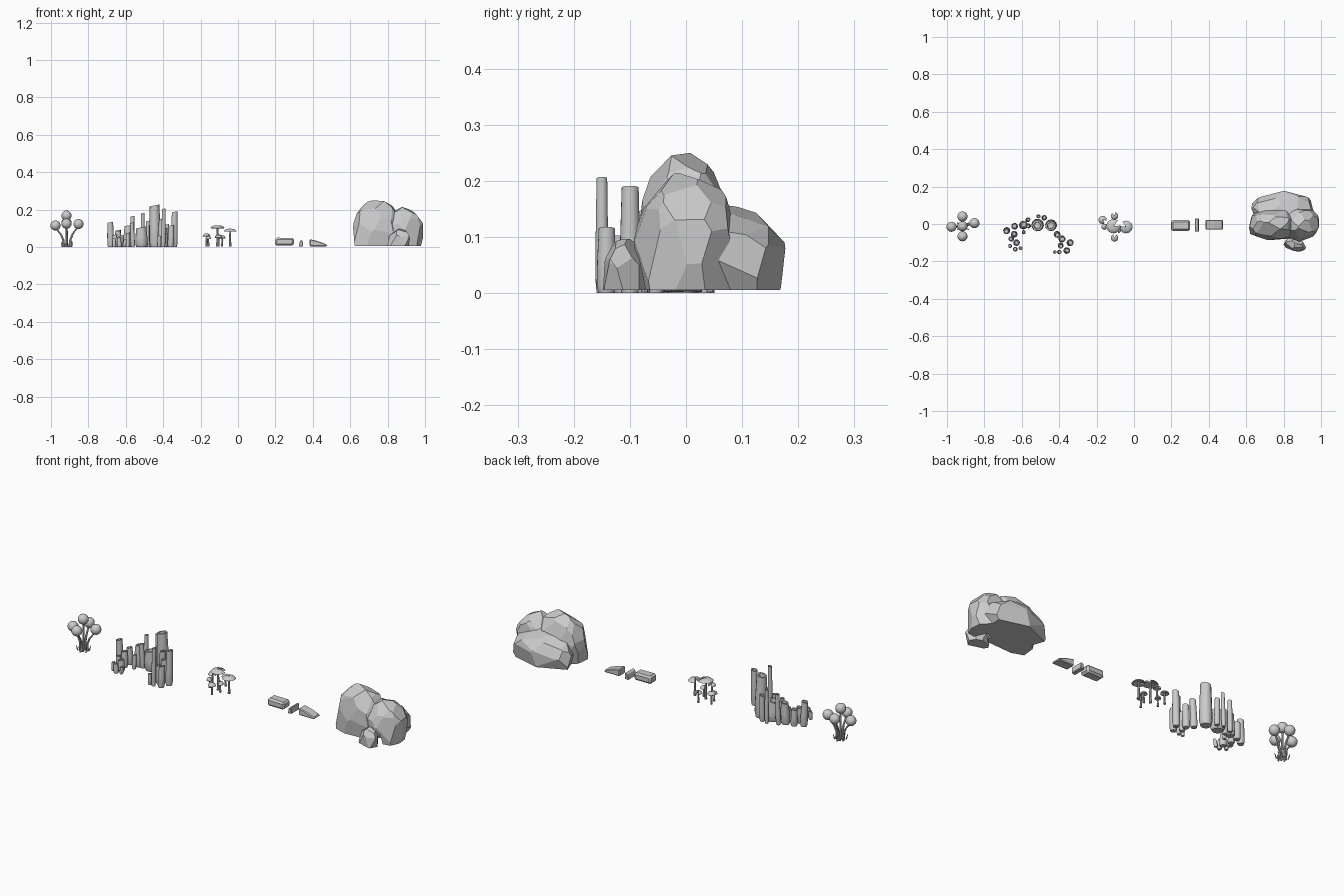
import bpy, bmesh, math, random
from mathutils import Vector, Matrix

if "Cube" in bpy.data.objects:
    bpy.data.objects.remove(bpy.data.objects["Cube"])

def finish(bm, name, smooth=False):
    bmesh.ops.recalc_face_normals(bm, faces=bm.faces)
    me = bpy.data.meshes.new(name)
    bm.to_mesh(me)
    bm.free()
    ob = bpy.data.objects.new(name, me)
    bpy.context.collection.objects.link(ob)
    if smooth:
        bpy.ops.object.select_all(action='DESELECT')
        ob.select_set(True)
        bpy.context.view_layer.objects.active = ob
        bpy.ops.object.shade_smooth_by_angle(angle=math.radians(35))
    return ob

def lathe(bm, prof, x, y, seg, lean=(0, 0), tilt=0, tilt_dir=0, notch=0):
    """Ring stack from (radius, z) points, optionally leaning, slant-topped or with a slice missing."""
    top = max(p[1] for p in prof)
    sweep = math.tau - notch
    rings = []
    for r, z in prof:
        f = z / top
        ring = []
        for i in range(seg + (1 if notch else 0)):
            a = tilt_dir + notch / 2 + sweep * i / seg
            dx, dy = r * math.cos(a), r * math.sin(a)
            dz = tilt * dx if f > .6 else 0
            ring.append(bm.verts.new((x + dx + lean[0] * f, y + dy + lean[1] * f, z + dz)))
        rings.append(ring)
    n = len(rings[0])
    for a, b in zip(rings, rings[1:]):
        for i in range(n if not notch else n - 1):
            j = (i + 1) % n
            bm.faces.new((a[i], a[j], b[j], b[i]))
    if notch:
        # close both sides of the missing slice
        for k in (0, -1):
            bm.faces.new([r[k] for r in rings])
    else:
        bm.faces.new(rings[0])
        bm.faces.new(rings[-1])

def rock(name, c, rad, cuts, seed, rot=0):
    """Faceted boulder: a block trimmed by many tangent planes and the ground."""
    rng = random.Random(seed)
    bm = bmesh.new()
    bmesh.ops.create_cube(bm, size=2.1)
    planes = []
    for i in range(cuts):
        z = -.35 + 1.33 * (i + .5) / cuts
        a = i * 2.39996 + rng.uniform(-.3, .3)
        s = math.sqrt(1 - z * z)
        planes.append((Vector((s * math.cos(a), s * math.sin(a), z)), rng.uniform(.9, 1)))
    planes.append((Vector((0, 0, -1)), (c[2] - .005) / rad[2]))
    for n, d in planes:
        geom = bm.verts[:] + bm.edges[:] + bm.faces[:]
        res = bmesh.ops.bisect_plane(bm, geom=geom, plane_co=n * d, plane_no=n, clear_outer=True)
        edges = [e for e in res['geom_cut'] if isinstance(e, bmesh.types.BMEdge)]
        if edges:
            bmesh.ops.contextual_create(bm, geom=edges)
    bmesh.ops.transform(bm, verts=bm.verts, matrix=Matrix.Translation(c)
                        @ Matrix.Rotation(rot, 4, 'Z') @ Matrix.Diagonal((*rad, 1)))
    return finish(bm, name)

# Bulb plant: balls on curved stems with short blades at the foot
bulbs = [(-.976, -.015, .115), (-.917, .04, .13), (-.917, -.012, .168),
         (-.917, -.066, .125), (-.853, .005, .123)]
for bx, by, bz in bulbs:
    bm = bmesh.new()
    bmesh.ops.create_uvsphere(bm, u_segments=16, v_segments=10, radius=.027,
                              matrix=Matrix.Translation((bx, by, bz)))
    dx, dy = bx + .915, by + .012
    path = [(.3, 0, .008), (.3, .35, .006), (.5, .65, .0055), (.95, 1, .005)]
    prev = None
    for k, h, r in path:
        ring = [bm.verts.new((-.915 + dx * k + r * math.cos(i * math.tau / 8),
                              -.012 + dy * k + r * math.sin(i * math.tau / 8),
                              h * (bz - .015))) for i in range(8)]
        if prev:
            for i in range(8):
                bm.faces.new((prev[i], prev[(i + 1) % 8], ring[(i + 1) % 8], ring[i]))
        prev = ring
    finish(bm, "plant_bulb", True)
bm = bmesh.new()
for i in range(12):
    a = i * math.tau / 12
    r = .018 + .01 * (i % 2)
    lathe(bm, [(.004, 0), (.003, .015), (.0004, .03)], -.915 + r * math.cos(a),
          -.012 + r * math.sin(a), 5, (.009 * math.cos(a), .009 * math.sin(a)))
finish(bm, "plant_blades")

# Tube cluster arranged in an arc: x, y, radius, height
tubes = [(-.515, -.005, .032, .105), (-.443, -.006, .030, .222), (-.592, -.006, .022, .115),
         (-.638, -.012, .017, .09), (-.680, -.035, .018, .132), (-.568, .022, .012, .165),
         (-.512, .042, .010, .18), (-.480, .033, .014, .14), (-.412, -.055, .017, .15),
         (-.385, -.080, .018, .12), (-.392, -.115, .015, .10), (-.342, -.100, .018, .188),
         (-.360, -.142, .017, .115), (-.400, -.150, .011, .205), (-.423, -.150, .009, .06),
         (-.640, -.055, .017, .085), (-.655, -.080, .014, .065), (-.628, -.100, .017, .06),
         (-.608, -.128, .009, .04), (-.634, -.135, .012, .05), (-.662, -.118, .010, .045),
         (-.590, -.045, .010, .075), (-.563, -.010, .012, .13)]
rng = random.Random(4)
for x, y, r, h in tubes:
    bm = bmesh.new()
    lathe(bm, [(r * .85, 0), (r * 1.05, h * .12), (r, h * .5), (r * .86, h),
               (r * .58, h), (r * .52, h * .82)], x, y, 12,
          (rng.uniform(-.005, .005), rng.uniform(-.005, .005)), .2, rng.uniform(0, 6.28))
    finish(bm, "tube", True)

# Mushrooms: thin caps with a missing slice on slim stems (x, y, height, cap radius, slice direction)
shrooms = [(-.168, .022, .072, .022, -.6), (-.104, .043, .068, .020, 1.8),
           (-.042, -.016, .098, .034, 2.6), (-.110, -.012, .116, .038, .5),
           (-.158, -.015, .058, .016, 0), (-.104, -.074, .065, .020, 1.5),
           (-.085, -.030, .062, .018, -2)]
for x, y, h, r, a in shrooms:
    bm = bmesh.new()
    lathe(bm, [(r * .1, h - .009), (r * .9, h - .016), (r, h - .014), (r * .8, h - .006),
               (r * .45, h - .001), (r * .08, h)], x, y, 14, tilt_dir=a, notch=.8)
    finish(bm, "mushroom_cap", True)
    bm = bmesh.new()
    s = .0035 + r * .06
    lathe(bm, [(s * 1.3, .002), (s, h * .3), (s * .8, h - .006)], x, y, 8)
    finish(bm, "mushroom_stem", True)

# Three small chipped stones: side outline in x-z, extruded along y
def slab(name, outline, y0, y1, bev):
    bm = bmesh.new()
    f = bm.faces.new([bm.verts.new((x, y0, z)) for x, z in outline])
    res = bmesh.ops.extrude_face_region(bm, geom=[f])
    bmesh.ops.translate(bm, vec=(0, y1 - y0, 0),
                        verts=[v for v in res['geom'] if isinstance(v, bmesh.types.BMVert)])
    bmesh.ops.recalc_face_normals(bm, faces=bm.faces)
    bmesh.ops.bevel(bm, geom=bm.edges[:], offset=bev, segments=1, affect='EDGES')
    finish(bm, name)

slab("long_stone", [(.197, .008), (.298, .008), (.300, .048), (.200, .050)], -.037, .021, .009)
slab("chip_stone", [(.325, .002), (.348, .004), (.345, .038), (.331, .032)], -.041, .029, .003)
slab("wedge_stone", [(.383, .004), (.475, .004), (.475, .014), (.425, .032), (.383, .042)],
     -.030, .022, .004)

# Boulder: overlapping faceted masses with an overhang and a loose stone in front
rock("boulder_left", (.745, -.002, .092), (.138, .085, .157), 30, 1)
right = rock("boulder_right", (.882, .002, .085), (.115, .09, .124), 28, 5)
rock("boulder_back", (.800, .070, .065), (.168, .104, .092), 26, 9)
hollow = rock("hollow_cutter", (.868, -.085, .02), (.046, .075, .085), 14, 3)
hollow.location.z = -.02
hollow.hide_render = True
hollow.hide_viewport = True
cut = right.modifiers.new("overhang", 'BOOLEAN')
cut.operation = 'DIFFERENCE'
cut.object = hollow
rock("loose_stone", (.862, -.110, .035), (.056, .034, .058), 14, 7, -.35)
